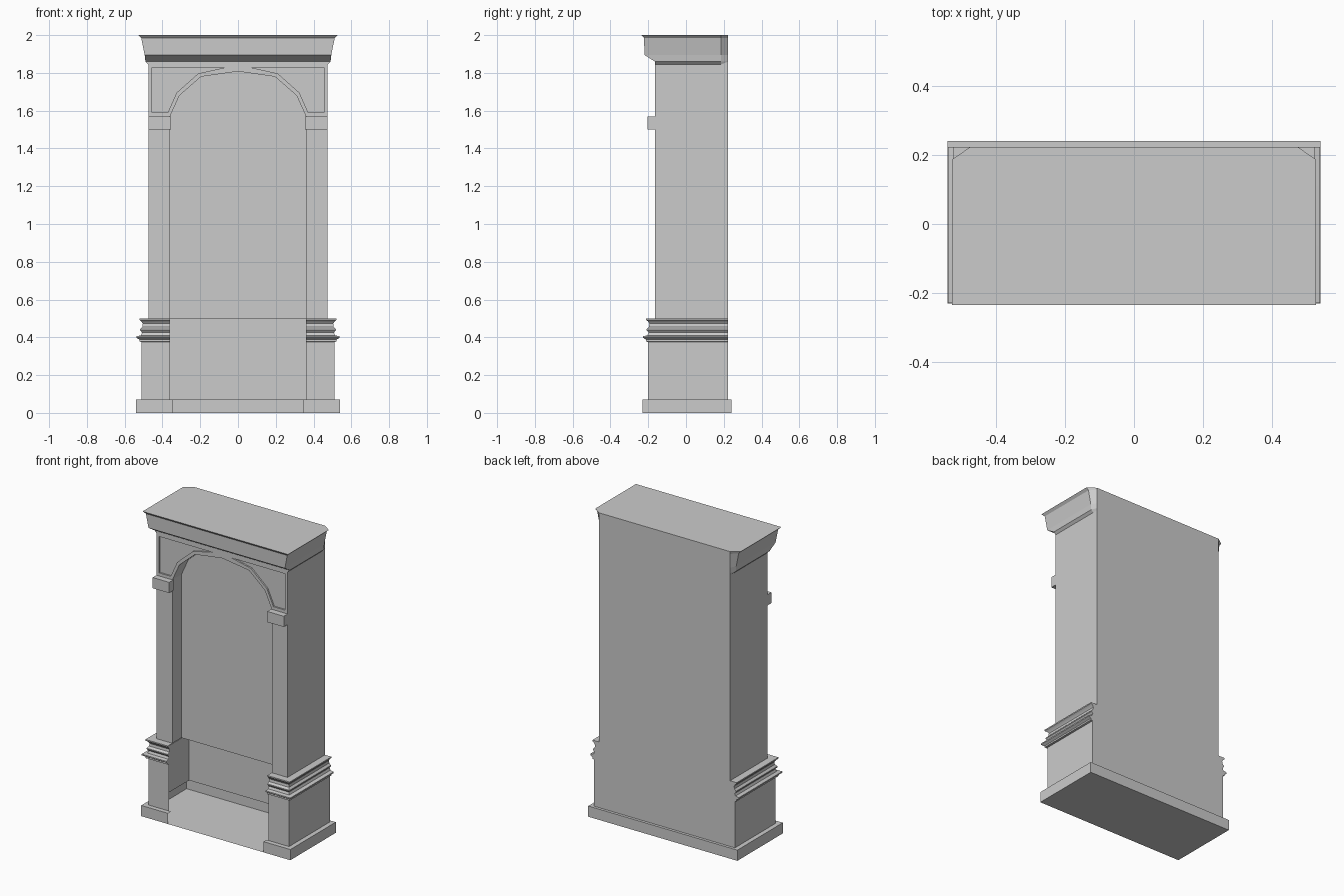
import bpy, bmesh, math
from mathutils import Vector

cube = bpy.data.objects.get("Cube")
if cube:
    bpy.data.objects.remove(cube, do_unlink=True)

GREY = (0.6, 0.6, 0.6, 1.0)
stone = bpy.data.materials.new("grey_stone")
stone.use_nodes = True
stone.diffuse_color = GREY
stone.node_tree.nodes["Principled BSDF"].inputs["Base Color"].default_value = GREY


def finish(bm, name, smooth=False):
    """Turn a bmesh into a named grey object."""
    bmesh.ops.recalc_face_normals(bm, faces=bm.faces)
    mesh = bpy.data.meshes.new(name)
    bm.to_mesh(mesh)
    bm.free()
    mesh.materials.append(stone)
    obj = bpy.data.objects.new(name, mesh)
    bpy.context.collection.objects.link(obj)
    if smooth:
        bpy.ops.object.select_all(action='DESELECT')
        obj.select_set(True)
        bpy.context.view_layer.objects.active = obj
        bpy.ops.object.shade_smooth_by_angle(angle=math.radians(35))
    return obj


def box(name, x0, x1, y0, y1, z0, z1):
    bm = bmesh.new()
    bmesh.ops.create_cube(bm, size=1)
    for v in bm.verts:
        v.co = Vector((x1 if v.co.x > 0 else x0,
                       y1 if v.co.y > 0 else y0,
                       z1 if v.co.z > 0 else z0))
    return finish(bm, name)


def loft(name, sections, closed, caps=(), smooth=False):
    """Skin a stack of point rows; closed rows join end to start."""
    bm = bmesh.new()
    rows = [[bm.verts.new(p) for p in row] for row in sections]
    n = len(rows[0])
    for low, high in zip(rows, rows[1:]):
        for i in range(n if closed else n - 1):
            j = (i + 1) % n
            bm.faces.new((low[i], low[j], high[j], high[i]))
    for c in caps:
        bm.faces.new(rows[c])
    return finish(bm, name, smooth)


def plate(name, loops, y0, y1):
    """Extrude a front outline, with holes, from y0 back to y1."""
    bm = bmesh.new()
    edges = []
    for loop in loops:
        vs = [bm.verts.new((x, y0, z)) for x, z in loop]
        edges += [bm.edges.new((a, b)) for a, b in zip(vs, vs[1:] + vs[:1])]
    bmesh.ops.triangle_fill(bm, use_beauty=True, edges=edges)
    out = bmesh.ops.extrude_face_region(bm, geom=bm.faces[:], use_keep_orig=True)
    for v in out["geom"]:
        if isinstance(v, bmesh.types.BMVert):
            v.co.y = y1
    return finish(bm, name)


def mirrored(points):
    return [(-x, z) for x, z in points]


BACK = 0.222
FRONT = -0.165
HALF = 0.475
PANEL = -0.07


# Hollow pedestal: moulded wall around both sides and back, open in front
def pedestal_row(off, z, inner=0.36, back=0.0):
    hx, yf, yb = 0.51 + off, -0.2 - off, BACK + back
    half = [(inner, yf, z), (hx, yf, z), (hx, yb, z)]
    return half + [(-x, y, z) for x, y, z in reversed(half)]


plinth = [pedestal_row(0.03, z, 0.345, 0.018) for z in (0, 0.07)]
plinth.append(pedestal_row(0.0, 0.07, 0.345))
loft("plinth", plinth, False, caps=(0,))

moulding = [(0, 0.07), (0, 0.375), (0.012, 0.378), (0.012, 0.388),
            (0.028, 0.398), (0.028, 0.406), (0.004, 0.41), (-0.002, 0.425),
            (0.008, 0.437), (0.008, 0.443), (-0.004, 0.455), (-0.006, 0.472),
            (0.002, 0.485), (0.012, 0.492), (0.012, 0.5), (-0.035, 0.5)]
loft("pedestal", [pedestal_row(o, z) for o, z in moulding], False, smooth=True)

# Upper body behind the arch
box("upper_body", -HALF, HALF, PANEL, BACK, 0.5, 1.86)

# Arched front frame with recessed spandrel panels
arch = [(0.36, 0.5), (0.36, 1.57), (0.31, 1.68), (0.196, 1.78)]
outline = (arch + [(0, 1.808)] + mirrored(reversed(arch))
           + [(-HALF, 0.5), (-HALF, 1.86), (HALF, 1.86), (HALF, 0.5)])
spandrel = [(0.455, 1.59), (0.455, 1.828), (0.07, 1.828),
            (0.21, 1.797), (0.325, 1.695), (0.372, 1.59)]
recess = FRONT + 0.01
plate("arch_face", [outline, spandrel, mirrored(spandrel)], FRONT, recess)
plate("arch_frame", [outline], recess, PANEL)

# Impost blocks at the arch springing
for side, name in ((1, "left_impost"), (-1, "right_impost")):
    xs = sorted((side * 0.355, side * HALF))
    box(name, xs[0], xs[1], -0.205, FRONT + 0.005, 1.5, 1.57)


# Flared cornice with clipped rear corners
def cornice_row(z, hx, yf):
    half = [(hx, yf, z), (hx, BACK - 0.036, z), (HALF, BACK, z)]
    return half + [(-x, y, z) for x, y, z in reversed(half)]


cornice = [(1.845, HALF, FRONT), (1.86, 0.49, FRONT), (1.895, 0.494, -0.22),
           (1.985, 0.512, -0.222), (2.0, 0.527, -0.235)]
loft("cornice", [cornice_row(*c) for c in cornice], True, caps=(0, -1))
